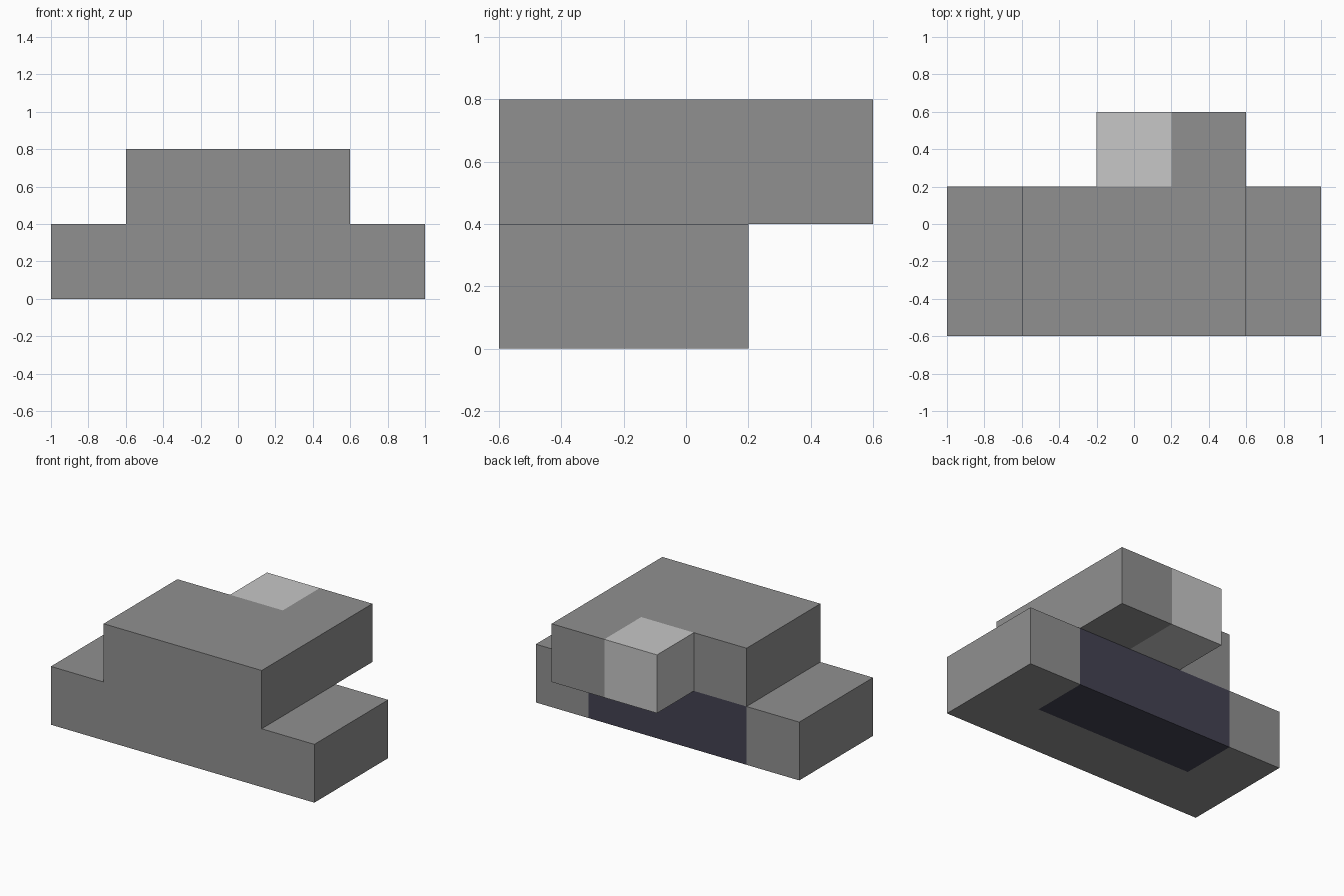
import bpy
import bmesh
from itertools import product
from mathutils import Vector

if "Cube" in bpy.data.objects:
    bpy.data.objects.remove(bpy.data.objects["Cube"], do_unlink=True)

UNIT = 0.4
ORIGIN = Vector((-1.0, -0.6, 0.0))


def make_material(name, colour):
    mat = bpy.data.materials.new(name)
    mat.use_nodes = True
    mat.diffuse_color = (*colour, 1)
    bsdf = next(n for n in mat.node_tree.nodes if n.type == "BSDF_PRINCIPLED")
    bsdf.inputs["Base Color"].default_value = (*colour, 1)
    return mat


def block(xs, ys, zs):
    """Unit cells filling a box, each range given as (first, end)."""
    return set(product(range(*xs), range(*ys), range(*zs)))


# Parts as groups of unit cells
dark_back = block((1, 4), (1, 2), (0, 1))
base_slab = block((0, 5), (0, 2), (0, 1)) - dark_back
upper_block = block((1, 4), (0, 2), (1, 2))
overhang = block((3, 4), (2, 3), (1, 2))
pale_corner = block((2, 3), (2, 3), (1, 2))
body = base_slab | upper_block | overhang
filled = body | dark_back | pale_corner


def build_part(name, cells, mat):
    """Skin only the outer sides of the cells, then merge flat areas."""
    bm = bmesh.new()
    for cell in cells:
        for axis, side in product(range(3), (-1, 1)):
            normal = Vector((0, 0, 0))
            normal[axis] = side
            if tuple(int(a + b) for a, b in zip(cell, normal)) in filled:
                continue
            u, v = Vector((0, 0, 0)), Vector((0, 0, 0))
            u[(axis + 1) % 3] = 0.5
            v[(axis + 2) % 3] = 0.5 * side
            centre = Vector(cell) + Vector((0.5, 0.5, 0.5)) + normal / 2
            corners = (centre - u - v, centre + u - v, centre + u + v, centre - u + v)
            bm.faces.new([bm.verts.new(ORIGIN + c * UNIT) for c in corners])
    bmesh.ops.remove_doubles(bm, verts=bm.verts, dist=0.001)
    bmesh.ops.dissolve_limit(bm, angle_limit=0.01, verts=bm.verts, edges=bm.edges)
    mesh = bpy.data.meshes.new(name)
    bm.to_mesh(mesh)
    bm.free()
    mesh.materials.append(mat)
    obj = bpy.data.objects.new(name, mesh)
    bpy.context.collection.objects.link(obj)
    return obj


build_part("stepped_body", body, make_material("mid grey", (0.28, 0.28, 0.28)))
build_part("dark_back_block", dark_back, make_material("dark navy", (0.056, 0.054, 0.085)))
build_part("pale_corner_block", pale_corner, make_material("pale grey", (0.57, 0.57, 0.57)))
